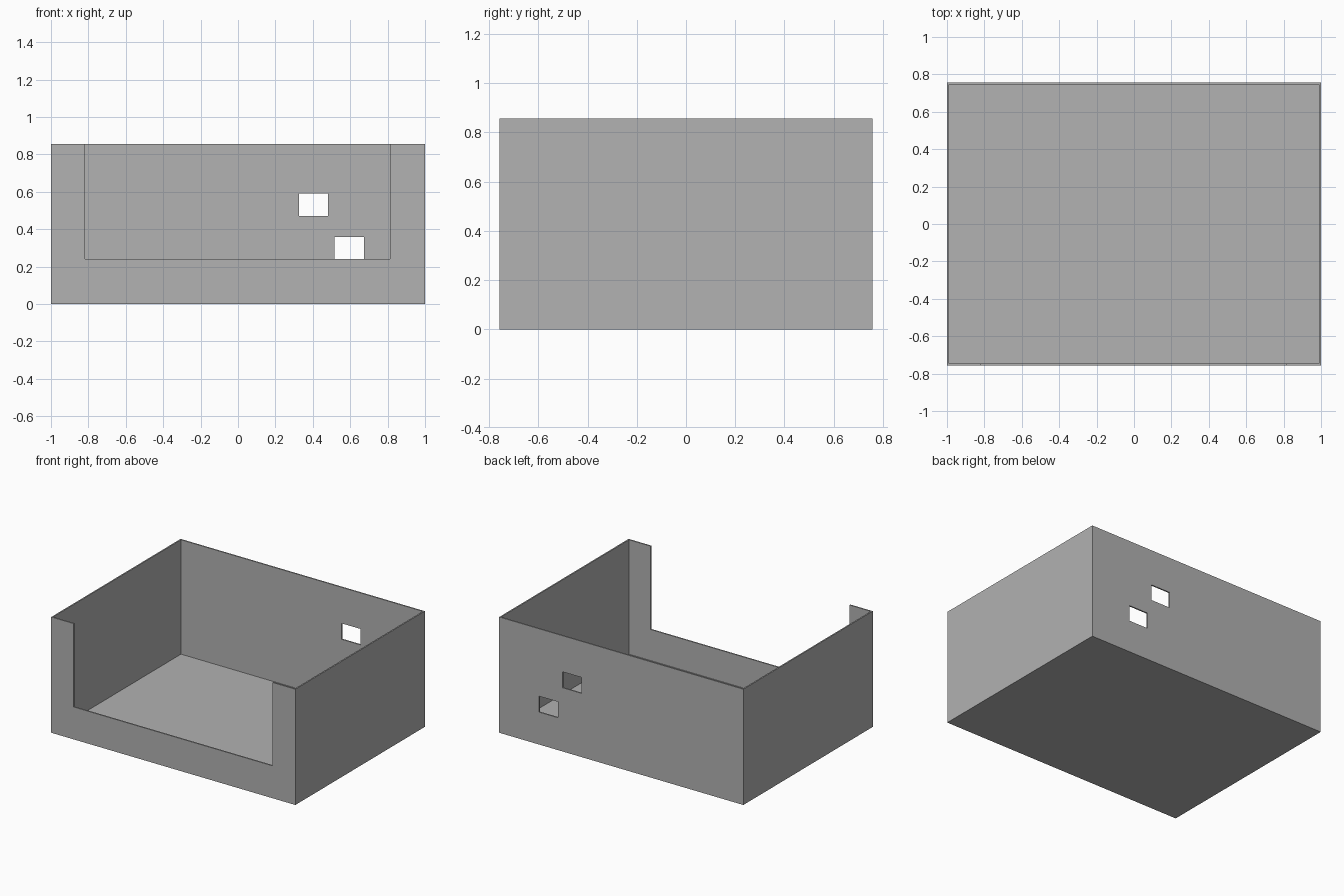
import bpy
from mathutils import Vector

if "Cube" in bpy.data.objects:
    bpy.data.objects.remove(bpy.data.objects["Cube"], do_unlink=True)

HALF_X, HALF_Y, HEIGHT, WALL = 1.0, 0.757, 0.857, 0.01

grey = bpy.data.materials.new("plain grey")
grey.use_nodes = True
colour = (0.445, 0.445, 0.445, 1)
grey.diffuse_color = colour
grey.node_tree.nodes["Principled BSDF"].inputs["Base Color"].default_value = colour


def box(name, low, high):
    """Axis-aligned box between two corners."""
    low, high = Vector(low), Vector(high)
    bpy.ops.mesh.primitive_cube_add(size=1)
    obj = bpy.context.object
    obj.name = name
    for v in obj.data.vertices:
        v.co = (low + high) / 2 + v.co * (high - low)
    obj.data.materials.append(grey)
    return obj


def cut(target, low, high):
    """Subtract a box and discard the cutter."""
    cutter = box("cutter", low, high)
    cutter.hide_render = True
    mod = target.modifiers.new("cut", 'BOOLEAN')
    mod.operation, mod.solver, mod.object = 'DIFFERENCE', 'EXACT', cutter
    bpy.context.view_layer.objects.active = target
    bpy.ops.object.modifier_apply(modifier=mod.name)
    bpy.data.objects.remove(cutter, do_unlink=True)


# Thin-walled open box
case = box("open_case", (-HALF_X, -HALF_Y, 0), (HALF_X, HALF_Y, HEIGHT))
inner_x, inner_y = HALF_X - WALL, HALF_Y - WALL
cut(case, (-inner_x, -inner_y, WALL), (inner_x, inner_y, HEIGHT + 1))

# Wide front opening
cut(case, (-0.817, -HALF_Y - 0.1, 0.24), (0.813, -HALF_Y + 0.1, HEIGHT + 1))

# Two small back windows
for x, z in ((0.326, 0.472), (0.517, 0.24)):
    cut(case, (x, HALF_Y - 0.1, z), (x + 0.156, HALF_Y + 0.1, z + 0.118))
